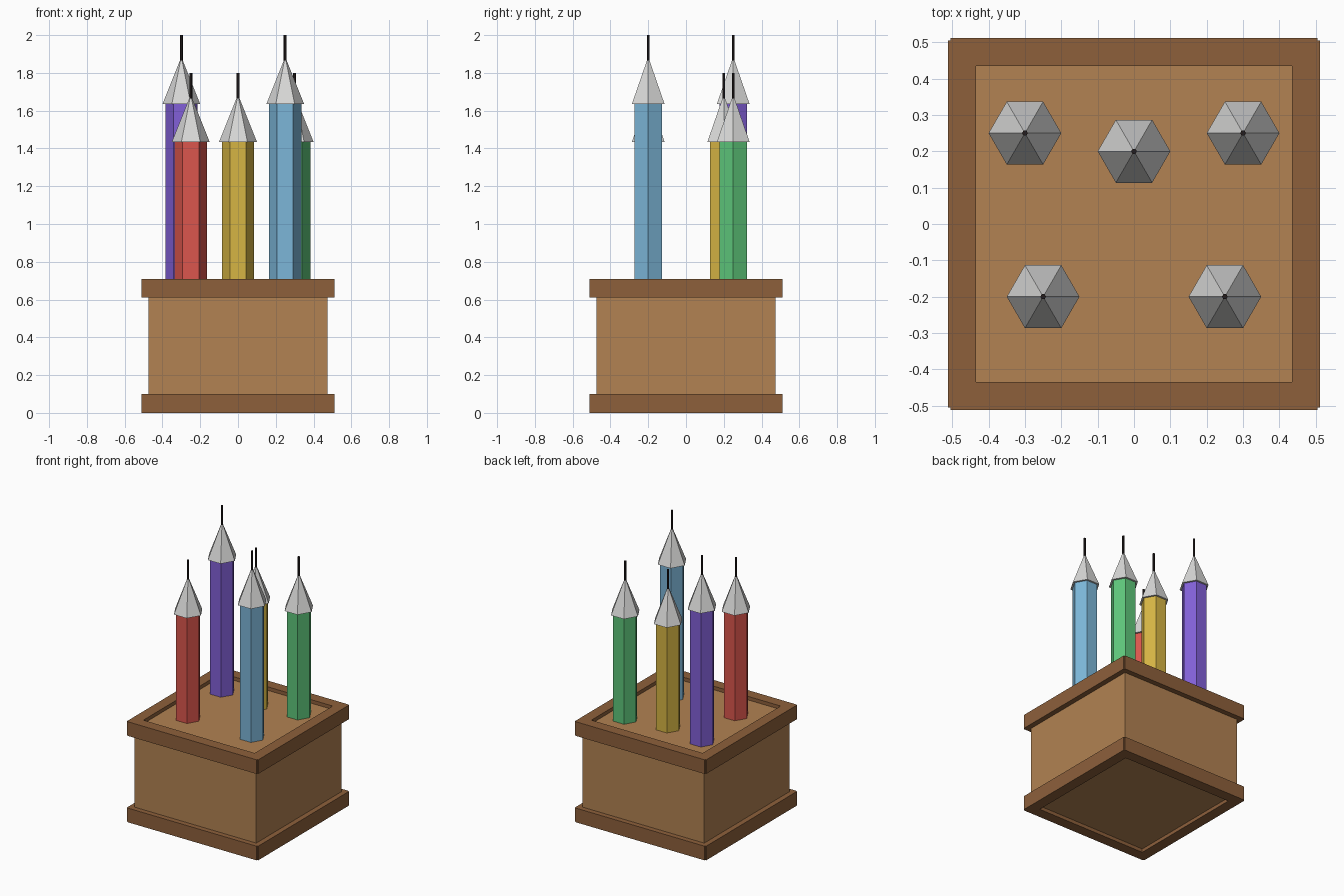
import bpy
import bmesh
from math import radians
from mathutils import Matrix, Vector

cube = bpy.data.objects.get("Cube")
if cube:
    bpy.data.objects.remove(cube, do_unlink=True)


def material(name, r, g, b):
    """Flat material from 8-bit display values."""
    def linear(v):
        v /= 255
        return v / 12.92 if v < 0.04045 else ((v + 0.055) / 1.055) ** 2.4
    colour = (linear(r), linear(g), linear(b), 1)
    mat = bpy.data.materials.new(name)
    mat.use_nodes = True
    mat.diffuse_color = colour
    mat.node_tree.nodes["Principled BSDF"].inputs["Base Color"].default_value = colour
    return mat


def finish(name, bm, mat):
    """Turn a bmesh into a named object with one colour."""
    bmesh.ops.recalc_face_normals(bm, faces=bm.faces)
    mesh = bpy.data.meshes.new(name)
    bm.to_mesh(mesh)
    bm.free()
    mesh.materials.append(mat)
    obj = bpy.data.objects.new(name, mesh)
    bpy.context.collection.objects.link(obj)
    return obj


def hex_part(name, x, y, bottom, top, r_bottom, r_top, mat):
    """Six-sided prism or cone with corners facing front and back."""
    bm = bmesh.new()
    place = Matrix.Translation((x, y, (bottom + top) / 2)) @ Matrix.Rotation(radians(30), 4, "Z")
    bmesh.ops.create_cone(bm, cap_ends=True, segments=6, radius1=r_bottom,
                          radius2=r_top, depth=top - bottom, matrix=place)
    return finish(name, bm, mat)


def trim_frame(name, bottom, height, mat):
    """Square open frame with small notches at its outer corners."""
    inner, notch, outer = 0.435, 0.505, 0.512
    side = [(inner, -inner), (notch, -notch), (outer, -notch),
            (outer, notch), (notch, notch), (inner, inner)]
    bm = bmesh.new()
    for k in range(4):
        turn = Matrix.Rotation(radians(90 * k), 3, "Z")
        bm.faces.new([bm.verts.new(turn @ Vector((x, y, bottom))) for x, y in side])
    bmesh.ops.remove_doubles(bm, verts=bm.verts, dist=0.0001)
    raised = bmesh.ops.extrude_face_region(bm, geom=bm.faces[:], use_keep_orig=True)
    bmesh.ops.translate(bm, vec=(0, 0, height),
                        verts=[v for v in raised["geom"] if isinstance(v, bmesh.types.BMVert)])
    return finish(name, bm, mat)


wood = material("light wood", 178, 130, 82)
dark_wood = material("dark wood", 141, 96, 59)
tip_grey = material("tip grey", 216, 216, 215)
lead_black = material("lead black", 35, 28, 28)

# Wooden box, set slightly inside the trim at top and bottom
floor = 0.685
bm = bmesh.new()
bmesh.ops.create_cube(bm, size=1, matrix=Matrix.Translation((0, 0, 0.355))
                      @ Matrix.Diagonal((0.95, 0.95, 0.66, 1)))
finish("box_body", bm, wood)
trim_frame("bottom_trim", 0, 0.1, dark_wood)
trim_frame("top_trim", 0.61, 0.1, dark_wood)

# Pencils: colour, position, total height
pencils = [
    ("red", (219, 86, 77), -0.25, -0.2, 1.8),
    ("blue", (124, 182, 216), 0.25, -0.2, 2.0),
    ("yellow", (214, 181, 68), 0, 0.2, 1.8),
    ("purple", (130, 96, 216), -0.3, 0.25, 2.0),
    ("green", (94, 198, 122), 0.3, 0.25, 1.8),
]
for name, rgb, x, y, top in pencils:
    shoulder = top - 0.365
    hex_part(name + "_pencil_shaft", x, y, floor, shoulder, 0.085, 0.085,
             material("pencil " + name, *rgb))
    hex_part(name + "_pencil_tip", x, y, shoulder, shoulder + 0.25, 0.1, 0, tip_grey)
    hex_part(name + "_pencil_lead", x, y, top - 0.15, top, 0.008, 0.008, lead_black)
